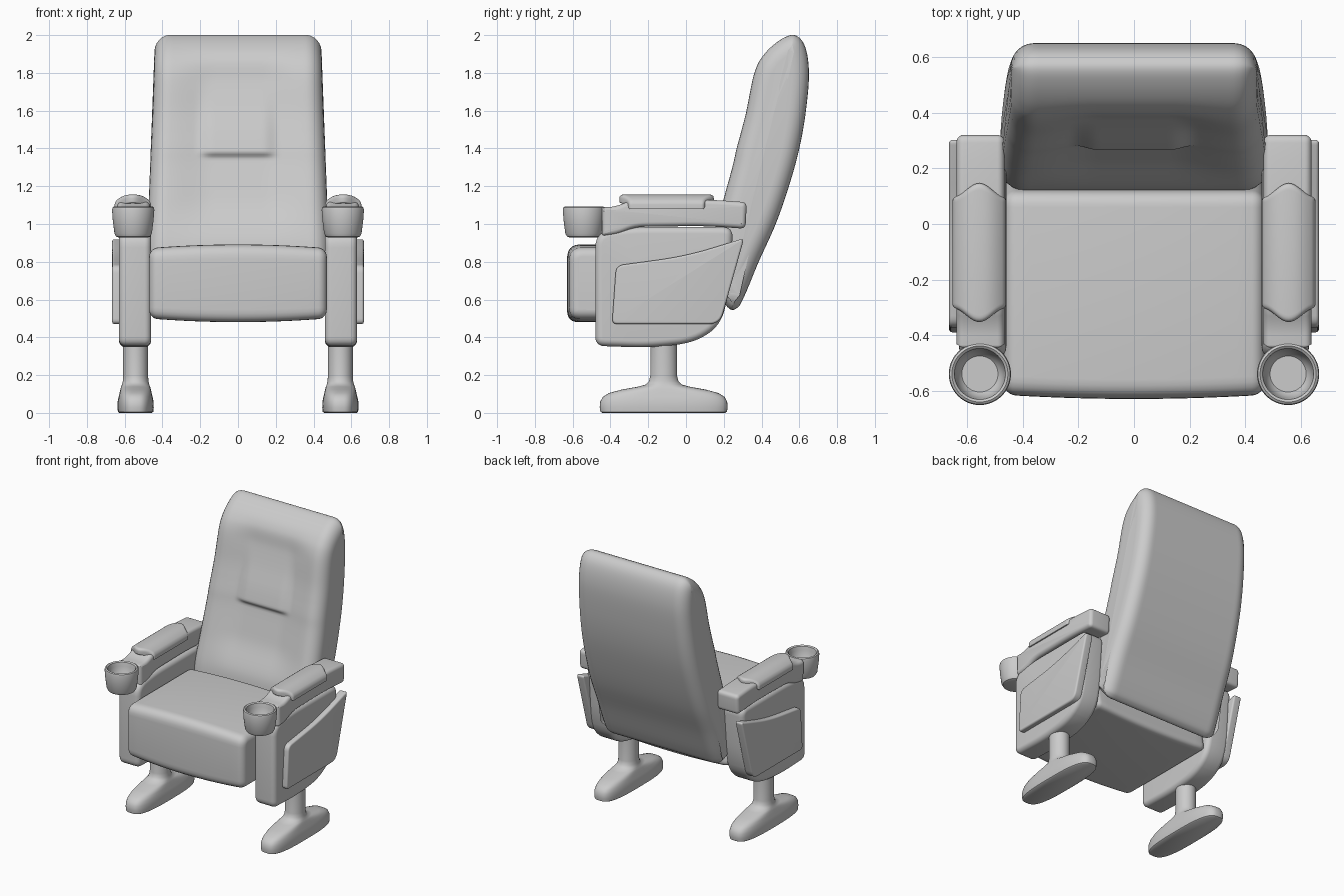
import bpy, bmesh, math
from mathutils import Vector

if "Cube" in bpy.data.objects:
    bpy.data.objects.remove(bpy.data.objects["Cube"])


def step(a, b, v):
    t = max(0.0, min(1.0, (v - a) / (b - a)))
    return t * t * (3 - 2 * t)


def spline(pts, n=8):
    """Closed smooth curve through 2D points."""
    p = [Vector(q) for q in pts]
    out = []
    for i in range(len(p)):
        a, b, c, d = (p[(i + k) % len(p)] for k in (-1, 0, 1, 2))
        for j in range(n):
            t = j / n
            out.append(0.5 * (2 * b + (c - a) * t + (2 * a - 5 * b + 4 * c - d) * t * t
                              + (3 * b - a - 3 * c + d) * t ** 3))
    return out


def corners(pts, n=6):
    """Polygon of (y, z, radius) with rounded corners."""
    out = []
    for i, (y, z, r) in enumerate(pts):
        p = Vector((y, z))
        a = Vector(pts[i - 1][:2]) - p
        b = Vector(pts[(i + 1) % len(pts)][:2]) - p
        a = p + a.normalized() * min(r, a.length * 0.48)
        b = p + b.normalized() * min(r, b.length * 0.48)
        for j in range(n + 1):
            t = j / n
            out.append(a * (1 - t) ** 2 + p * 2 * t * (1 - t) + b * t * t)
    return out


def finish(name, bm, mirror):
    bmesh.ops.recalc_face_normals(bm, faces=bm.faces[:])
    me = bpy.data.meshes.new(name)
    bm.to_mesh(me)
    bm.free()
    ob = bpy.data.objects.new(name, me)
    bpy.context.collection.objects.link(ob)
    bpy.ops.object.select_all(action='DESELECT')
    ob.select_set(True)
    bpy.context.view_layer.objects.active = ob
    bpy.ops.object.shade_smooth_by_angle(angle=math.radians(40))
    if mirror:
        ob.modifiers.new("Mirror", 'MIRROR')
    return ob


def loft(name, rings, mirror=False):
    bm = bmesh.new()
    vs = [[bm.verts.new(c) for c in ring] for ring in rings]
    n = len(vs[0])
    for a, b in zip(vs, vs[1:]):
        for i in range(n):
            j = (i + 1) % n
            bm.faces.new((a[i], a[j], b[j], b[i]))
    bm.faces.new(vs[0])
    bm.faces.new(vs[-1])
    return finish(name, bm, mirror)


def prism(name, prof, cx, w, r, mid=1, deform=None, mirror=False, k=6):
    """Side profile (counter-clockwise y,z) swept across x with rounded rims."""
    arc = [(r - r * math.cos(a), r - r * math.sin(a))
           for a in (math.pi / 2 * i / k for i in range(k + 1))]
    st = [(-w + x, d) for x, d in arc]
    st += [(-w + r + (2 * w - 2 * r) * i / mid, 0) for i in range(1, mid)]
    st += [(w - x, d) for x, d in reversed(arc)]
    m = len(prof)
    area = sum(prof[i - 1].x * prof[i].y - prof[i].x * prof[i - 1].y for i in range(m))
    s = 1 if area > 0 else -1
    nor = []
    for i in range(m):
        t = (prof[(i + 1) % m] - prof[i - 1]).normalized()
        nor.append(Vector((t.y, -t.x)) * s)
    rings = []
    for x, d in st:
        ring = []
        for p, q in zip(prof, nor):
            c = p - q * d
            v = (x, c.x, c.y)
            if deform:
                v = deform(x, c.x, c.y, q)
            ring.append((v[0] + cx, v[1], v[2]))
        rings.append(ring)
    return loft(name, rings, mirror)


# Backrest: curved slab, tapered upward, with a soft recess and head pillow
def back_shape(x, y, z, q):
    f = max(0.0, -q.x)
    ax = abs(x)
    hollow = (1 - step(0.14, 0.40, ax)) * step(0.9, 1.15, z) * (1 - step(1.75, 1.95, z))
    pillow = (1 - step(0.14, 0.24, ax)) * step(1.345, 1.385, z) * (1 - step(1.45, 1.8, z))
    y += f * (0.03 * hollow - 0.028 * pillow)
    return x * (1 - 0.092 * step(0.6, 2.1, z)), y, z


back = spline([(0.22, 0.56), (0.27, 0.555), (0.31, 0.62), (0.385, 0.8), (0.475, 1.0),
               (0.545, 1.2), (0.60, 1.4), (0.635, 1.6), (0.651, 1.8), (0.63, 1.94),
               (0.575, 2.0), (0.50, 1.975), (0.415, 1.9), (0.362, 1.8), (0.32, 1.6),
               (0.295, 1.5), (0.268, 1.4), (0.245, 1.3), (0.19, 1.1), (0.13, 0.88),
               (0.13, 0.7)])
prism("backrest", back, 0, 0.485, 0.09, mid=44, deform=back_shape)


# Seat cushion: gently crowned box
def seat_shape(x, y, z, q):
    c = 1 - (x / 0.47) ** 2
    return x, y - 0.015 * c * (y < -0.4), z + 0.02 * c * (z - 0.685) / 0.19


seat = corners([(-0.615, 0.50, 0.06), (0.19, 0.50, 0.05), (0.11, 0.872, 0.05),
                (-0.615, 0.872, 0.07)])
prism("seat", seat, 0, 0.47, 0.045, mid=16, deform=seat_shape)

# Side panels
side = corners([(-0.48, 0.355, 0.05), (-0.2, 0.345, 0.1), (0.04, 0.37, 0.1),
                (0.18, 0.46, 0.1), (0.225, 0.62, 0.1), (0.25, 0.985, 0.06),
                (-0.3, 0.985, 0.1), (-0.48, 0.955, 0.08)])
prism("side_panel", side, 0.545, 0.085, 0.035, mirror=True)

# Raised outer panels
outer = corners([(-0.392, 0.47, 0.03), (0.18, 0.47, 0.06), (0.308, 0.925, 0.025),
                 (0.0, 0.83, 0.15), (-0.37, 0.78, 0.04)])
prism("outer_panel", outer, 0.636, 0.03, 0.012, mirror=True)

# Armrest bodies
arm = corners([(-0.445, 0.935, 0.02), (-0.36, 0.945, 0.06), (-0.27, 0.985, 0.06),
               (0.1, 0.99, 0.1), (0.315, 0.975, 0.03), (0.322, 1.115, 0.03),
               (0.15, 1.128, 0.1), (-0.29, 1.128, 0.08), (-0.37, 1.092, 0.06),
               (-0.445, 1.088, 0.01)])
prism("armrest", arm, 0.553, 0.086, 0.025, mirror=True)


# Armrest pads: arched, with pointed ends
def pad_shape(x, y, z, q):
    t = min(1, abs(x) / 0.096)
    reach = 1 + 0.25 * (0.5 + 0.5 * math.cos(math.pi * t))
    return x, -0.103 + y * reach, z - 0.04 * t ** 2.5


pad = corners([(-0.2, 1.11, 0.01), (0.2, 1.11, 0.01), (0.2, 1.156, 0.02),
               (-0.2, 1.156, 0.02)])
prism("armrest_pad", pad, 0.557, 0.096, 0.014, mid=16, deform=pad_shape, mirror=True)

# Cup holders: turned profile
cup = [(0.075, 0.928), (0.09, 0.933), (0.099, 0.95), (0.108, 1.02), (0.112, 1.075),
       (0.109, 1.088), (0.101, 1.093), (0.092, 1.086), (0.087, 1.06), (0.078, 1.0),
       (0.065, 0.985)]
loft("cup_holder", [[(0.555 + r * math.cos(a), -0.54 + r * math.sin(a), z)
                     for a in (2 * math.pi * i / 48 for i in range(48))]
                    for r, z in cup], mirror=True)

# Legs: long rounded foot flowing into a round post (half length, half width, z, power)
leg = [(0.325, 0.086, 0, 3), (0.335, 0.094, 0.006, 3), (0.339, 0.096, 0.03, 3),
       (0.336, 0.095, 0.06, 3), (0.322, 0.09, 0.085, 3), (0.29, 0.085, 0.105, 3),
       (0.22, 0.081, 0.124, 2.8), (0.14, 0.077, 0.138, 2.4), (0.095, 0.072, 0.15, 2.1),
       (0.078, 0.068, 0.168, 2), (0.071, 0.066, 0.195, 2), (0.07, 0.066, 0.38, 2)]


def oval(a, b, z, p):
    ring = []
    for i in range(64):
        c, s = math.cos(math.pi * i / 32), math.sin(math.pi * i / 32)
        ring.append((0.542 + math.copysign(b * abs(c) ** (2 / p), c),
                     -0.118 + math.copysign(a * abs(s) ** (2 / p), s), z))
    return ring


loft("leg", [oval(*v) for v in leg], mirror=True)
